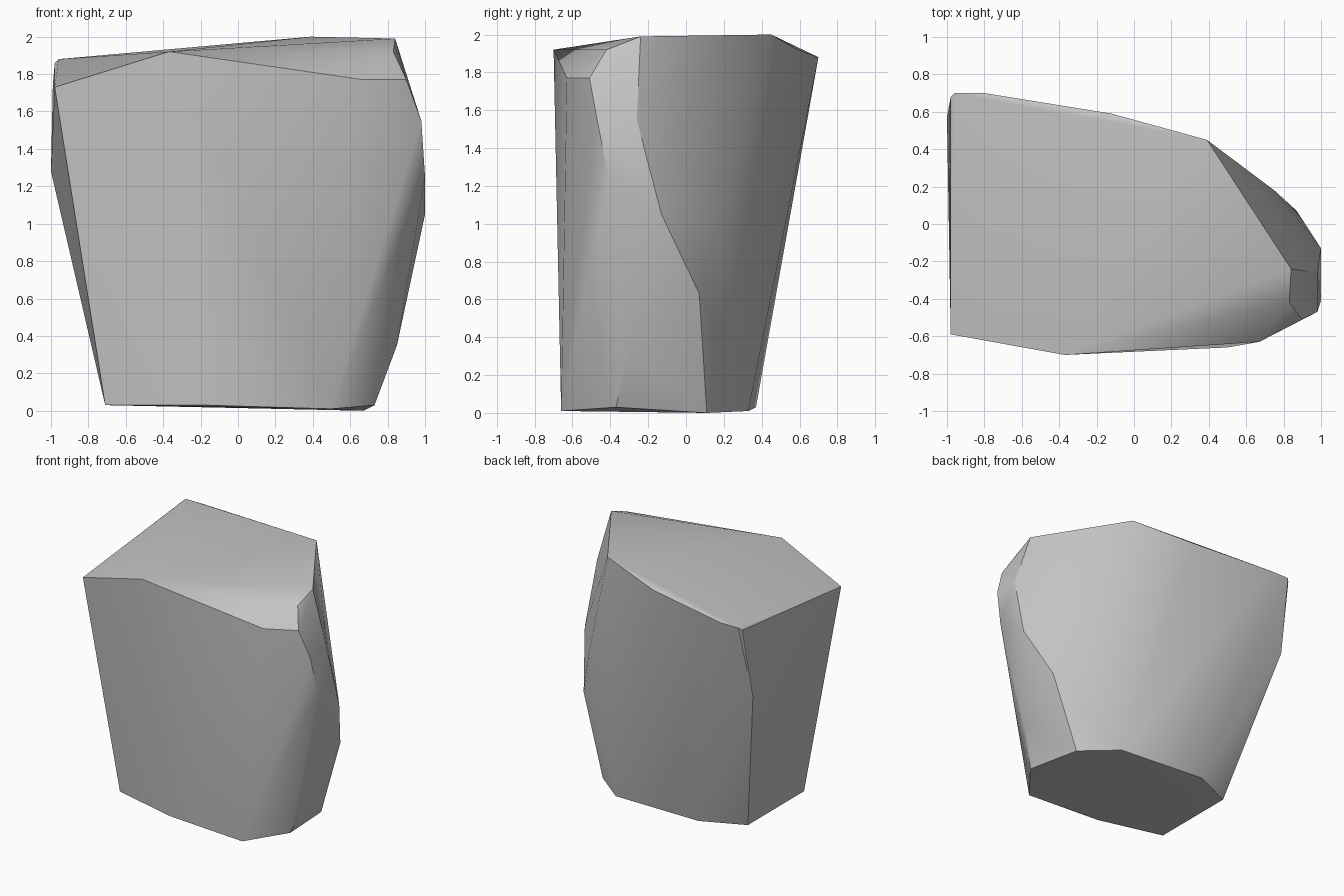
import bpy
import bmesh
import math

default_cube = bpy.data.objects.get("Cube")
if default_cube:
    bpy.data.objects.remove(default_cube, do_unlink=True)


def flat_material(name, colour):
    material = bpy.data.materials.new(name)
    material.use_nodes = True
    material.diffuse_color = colour
    shader = material.node_tree.nodes["Principled BSDF"]
    shader.inputs["Base Color"].default_value = colour
    shader.inputs["Roughness"].default_value = 0.9
    return material


def hull_object(name, corner_groups, material):
    """Wrap a convex stone skin around groups of corner points."""
    bm = bmesh.new()
    for group in corner_groups:
        for corner in group:
            bm.verts.new(corner)
    result = bmesh.ops.convex_hull(bm, input=bm.verts[:])
    inside = [item for item in result["geom_interior"] + result["geom_unused"]
              if isinstance(item, bmesh.types.BMVert)]
    bmesh.ops.delete(bm, geom=list(set(inside)), context="VERTS")
    # Merge nearly flat triangles into broad stone facets
    bmesh.ops.dissolve_limit(bm, angle_limit=math.radians(1.5),
                             verts=bm.verts[:], edges=bm.edges[:])
    bmesh.ops.recalc_face_normals(bm, faces=bm.faces[:])
    mesh = bpy.data.meshes.new(name)
    bm.to_mesh(mesh)
    bm.free()
    mesh.materials.append(material)
    obj = bpy.data.objects.new(name, mesh)
    bpy.context.collection.objects.link(obj)
    return obj


# Narrow base outline
base = [(-.71, -.5, .03), (-.17, -.64, .03), (.5, -.66, .01), (.73, -.37, .03),
        (.67, .11, 0), (.4, .33, .01), (-.37, .37, .03), (-.71, .22, .03)]

# Worn bulge on the left side
bulge = [(.85, -.3, .35), (.87, .07, .63), (.75, .18, 1), (1, -.13, 1.05),
         (1, -.41, 1.25), (.98, -.47, 1.55), (.98, -.26, 1.55)]

# Chipped front corner below the top
chip = [(.67, -.63, 1.77), (.9, -.51, 1.77), (.83, -.42, 1.92)]

# Sloping top outline
top = [(-.98, -.59, 1.73), (-.37, -.7, 1.92), (.84, -.24, 1.99), (.39, .45, 2),
       (-.12, .59, 1.92), (-.8, .7, 1.88), (-.96, .7, 1.88), (-.98, .68, 1.86)]

# Slight ridge on the right side
ridge = [(-1, .57, 1.28), (-.99, .59, 1.74)]

stone_grey = flat_material("stone grey", (.55, .55, .55, 1))
rock = hull_object("rock", [base, bulge, chip, top, ridge], stone_grey)

# Soft shading across gentle facets, crisp at strong edges
bpy.ops.object.select_all(action="DESELECT")
rock.select_set(True)
bpy.context.view_layer.objects.active = rock
bpy.ops.object.shade_smooth_by_angle(angle=math.radians(30))
